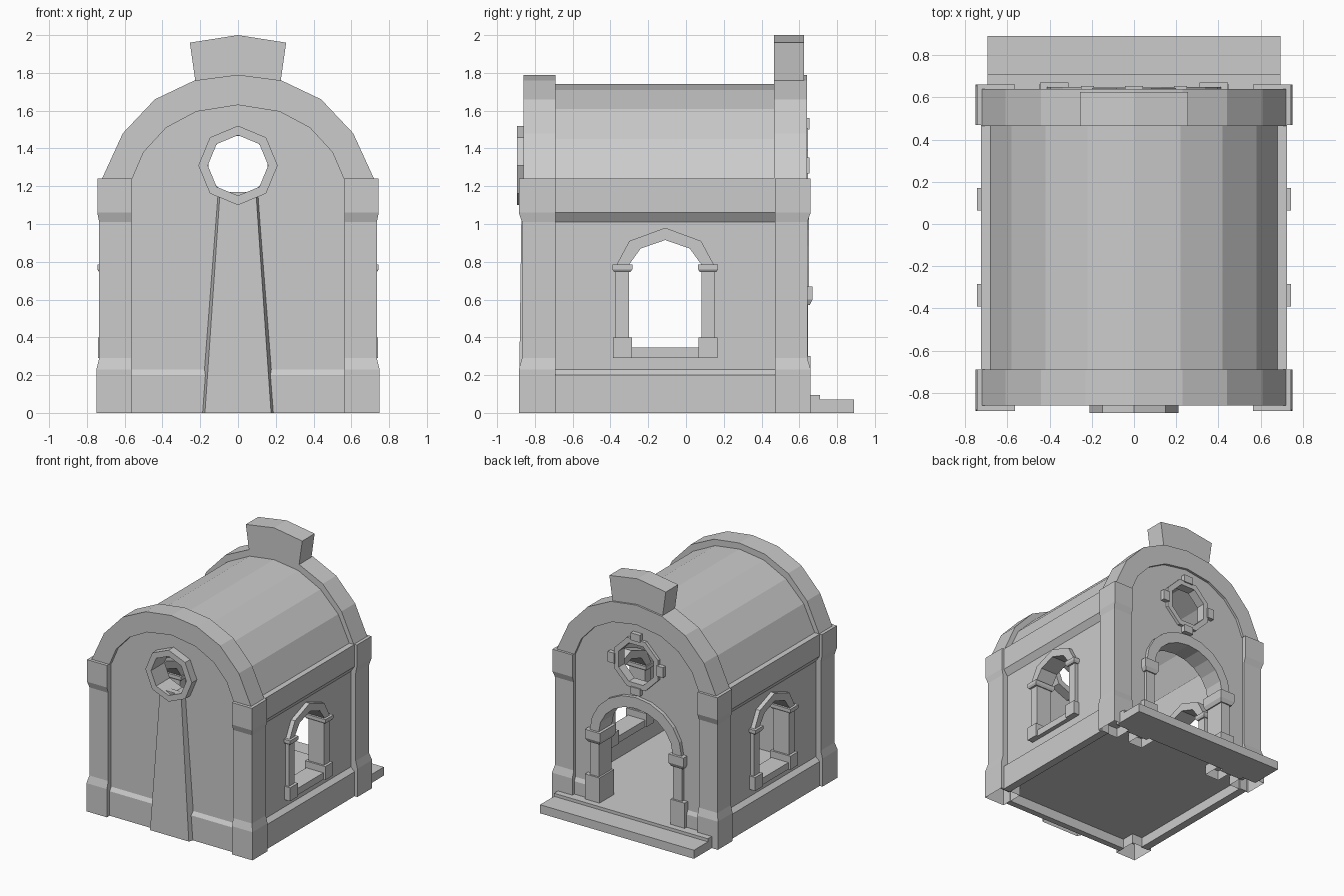
import bpy, bmesh
from math import cos, sin, pi, radians

if "Cube" in bpy.data.objects:
    bpy.data.objects.remove(bpy.data.objects["Cube"])


def finish(name, me, mirror):
    bm = bmesh.new()
    bm.from_mesh(me)
    bmesh.ops.remove_doubles(bm, verts=bm.verts, dist=1e-4)
    bmesh.ops.recalc_face_normals(bm, faces=bm.faces)
    bm.to_mesh(me)
    bm.free()
    for p in me.polygons:
        p.use_smooth = False
    me.name = name
    ob = bpy.data.objects.new(name, me)
    bpy.context.collection.objects.link(ob)
    if mirror:
        m = ob.modifiers.new("mirror", 'MIRROR')
        m.use_mirror_merge = False
    return ob


def plate(name, loops, a, b, axis='Y', mirror=False):
    """Filled outline (extra loops are holes) extruded from a to b.
    axis Y: outline in x,z.  axis X: outline in y,z."""
    cu = bpy.data.curves.new(name, 'CURVE')
    cu.dimensions = '2D'
    cu.fill_mode = 'BOTH'
    cu.extrude = (b - a) / 2
    for pts in loops:
        s = cu.splines.new('POLY')
        s.points.add(len(pts) - 1)
        for p, (u, v) in zip(s.points, pts):
            p.co = (u, v, 0, 1)
        s.use_cyclic_u = True
    tmp = bpy.data.objects.new("tmp", cu)
    bpy.context.collection.objects.link(tmp)
    dg = bpy.context.evaluated_depsgraph_get()
    me = bpy.data.meshes.new_from_object(tmp.evaluated_get(dg))
    bpy.data.objects.remove(tmp)
    bpy.data.curves.remove(cu)
    for v in me.vertices:
        u, w, d = v.co.x, v.co.y, v.co.z + (a + b) / 2
        v.co = (u, d, w) if axis == 'Y' else (d, u, w)
    return finish(name, me, mirror)


def stack(name, levels, mirror=False, bottom=False):
    """Loft of rectangles: each level is (z, x0, x1, y0, y1)."""
    verts, faces = [], []
    for z, x0, x1, y0, y1 in levels:
        verts += [(x0, y0, z), (x1, y0, z), (x1, y1, z), (x0, y1, z)]
    n = len(levels)
    for i in range(n - 1):
        for j in range(4):
            k = (j + 1) % 4
            faces.append((4*i + j, 4*i + k, 4*i + 4 + k, 4*i + 4 + j))
    faces.append(tuple(range(4*n - 4, 4*n)))
    if bottom:
        faces.append((3, 2, 1, 0))
    me = bpy.data.meshes.new(name)
    me.from_pydata(verts, [], faces)
    return finish(name, me, mirror)


def box(name, x0, x1, y0, y1, z0, z1, mirror=False, bottom=True):
    return stack(name, [(z0, x0, x1, y0, y1), (z1, x0, x1, y0, y1)], mirror, bottom)


def sym(pts, c=0):
    """Complete a half outline (ending at its apex) by reflection about c."""
    return pts + [(2*c - u, v) for u, v in reversed(pts[:-1])]


def ring(r, z, n=8, off=0):
    return [(r*cos(off + 2*pi*i/n), z + r*sin(off + 2*pi*i/n)) for i in range(n)]


def arc(rx, rz, z, n=10):
    return [(rx*cos(pi*i/n), z + rz*sin(pi*i/n)) for i in range(n + 1)]


# Arch outlines
outer = sym([(.72, 1.24), (.61, 1.48), (.44, 1.66), (.23, 1.76), (0, 1.79)])
inner = sym([(.56, 1.24), (.50, 1.38), (.38, 1.51), (.22, 1.595), (0, 1.63)])
roof = sym([(.68, 1.24), (.58, 1.45), (.42, 1.61), (.22, 1.71), (0, 1.74)])
roof_in = [(x*.96, z - .03) for x, z in roof]
gable = sym([(.59, 1.24), (.52, 1.40), (.40, 1.53), (.23, 1.62), (0, 1.65)])

# Barrel roof and end arches
plate("barrel_roof", [roof + roof_in[::-1]], -.70, .48)
plate("front_arch_band", [outer + inner[::-1]], -.86, -.69)
plate("back_arch_band", [outer + inner[::-1]], .465, .64)
plate("keystone", [[(.225, 1.75), (.255, 1.96), (0, 2), (-.255, 1.96), (-.225, 1.75), (0, 1.77)]],
      .465, .625)

# Corner pillars
for name, yi, d in (("front_pillar", -.69, -1), ("back_pillar", .47, 1)):
    lo, mid = (-.885, -.868) if d < 0 else (.66, .642)
    prof = [(0, .75, lo), (.23, .75, lo), (.29, .735, mid),
            (1.01, .735, mid), (1.06, .745, lo), (1.24, .745, lo)]
    stack(name, [(z, .565, x, min(yi, y), max(yi, y)) for z, x, y in prof], True)

# Front wall with round window
oct_z = 1.31
plate("front_wall", [[(.57, 0)] + gable + [(-.57, 0)], ring(.18, oct_z)], -.83, -.80)
plate("front_plinth", [[(-.81, 0), (-.85, 0), (-.85, .2), (-.83, .23), (-.81, .23)]],
      -.57, .57, 'X')
plate("front_round_frame", [ring(.21, oct_z), ring(.16, oct_z)], -.895, -.72)
stack("front_buttress", [(0, -.2, .2, -.83, -.82), (1.17, -.105, .105, -.83, -.82)])
butt = stack("front_buttress_face", [(0, -.175, .175, -.885, -.82),
                                     (1.17, -.095, .095, -.87, -.82)])
for v in butt.data.vertices:  # splay the flanks toward the wall
    if v.co.y > -.85:
        v.co.x *= 1.13

# Back wall with doorway and round window
door = arc(.37, .34, .66)
turn = radians(22.5)
plate("back_wall", [[(.57, 0)] + gable + [(-.57, 0), (-.37, 0)] + door[::-1] + [(.37, 0)],
                    ring(.18, oct_z, 8, turn)], .59, .62)
plate("back_plinth", [[(.60, 0), (.635, 0), (.635, .2), (.62, .23), (.60, .23)]],
      .44, .57, 'X', True)
plate("door_arch", [arc(.415, .38, .66) + arc(.335, .29, .66)[::-1]], .48, .65)
box("door_post", .335, .415, .48, .645, .28, .6, True)
box("door_post_base", .32, .45, .47, .66, 0, .3, True, False)
stack("door_capital", [(.57, .325, .43, .47, .655), (.6, .31, .445, .46, .67),
                       (.67, .31, .445, .46, .67)], True, True)
plate("back_round_frame", [ring(.215, oct_z, 8, turn), ring(.17, oct_z, 8, turn)], .57, .645)
for i in range(4):
    c, s = round(cos(i*pi/2)), round(sin(i*pi/2))
    hx, hz = (.03, .042) if c else (.042, .03)
    box("round_frame_block", c*.22 - hx, c*.22 + hx, .58, .655,
        oct_z + s*.22 - hz, oct_z + s*.22 + hz)

# Side walls, plinths and cornices
wc = -.11
win_out = sym([(-.37, .78), (-.30, .91), (wc, .98)], wc)
win_in = sym([(-.305, .78), (-.24, .87), (wc, .915)], wc)
hole = [(-.34, .31), (-.34, .78), (-.27, .89), (wc, .95),
        (.05, .89), (.12, .78), (.12, .31)]
plate("side_wall", [[(-.70, 0), (.48, 0), (.48, 1.24), (-.70, 1.24)], hole],
      .66, .69, 'X', True)
plate("side_plinth", [[(.68, 0), (.725, 0), (.725, .2), (.69, .23), (.68, .23)]],
      -.70, .48, 'Y', True)
plate("side_cornice", [[(.66, 1.01), (.69, 1.01), (.725, 1.06), (.725, 1.24), (.66, 1.24)]],
      -.70, .48, 'Y', True)

# Side window surrounds
plate("window_arch", [win_out + win_in[::-1]], .57, .725, 'X', True)
box("window_sill", .57, .725, -.29, .07, .29, .345, True)
for s in (-1, 1):
    y = wc + s*.227
    box("window_post", .58, .72, y - .035, y + .035, .38, .76, True)
    box("window_post_base", .56, .742, y - .05, y + .05, .29, .40, True)
    stack("window_capital", [(.745, .57, .735, y - .043, y + .043),
                             (.76, .56, .745, y - .053, y + .053),
                             (.785, .56, .745, y - .053, y + .053)], True, True)

# Floor and entrance steps
box("floor", -.68, .68, -.81, .65, .08, .095)
plate("entrance_steps", [[(.62, 0), (.89, 0), (.89, .07), (.71, .07), (.71, .095), (.62, .095)]],
      -.695, .695, 'X')
